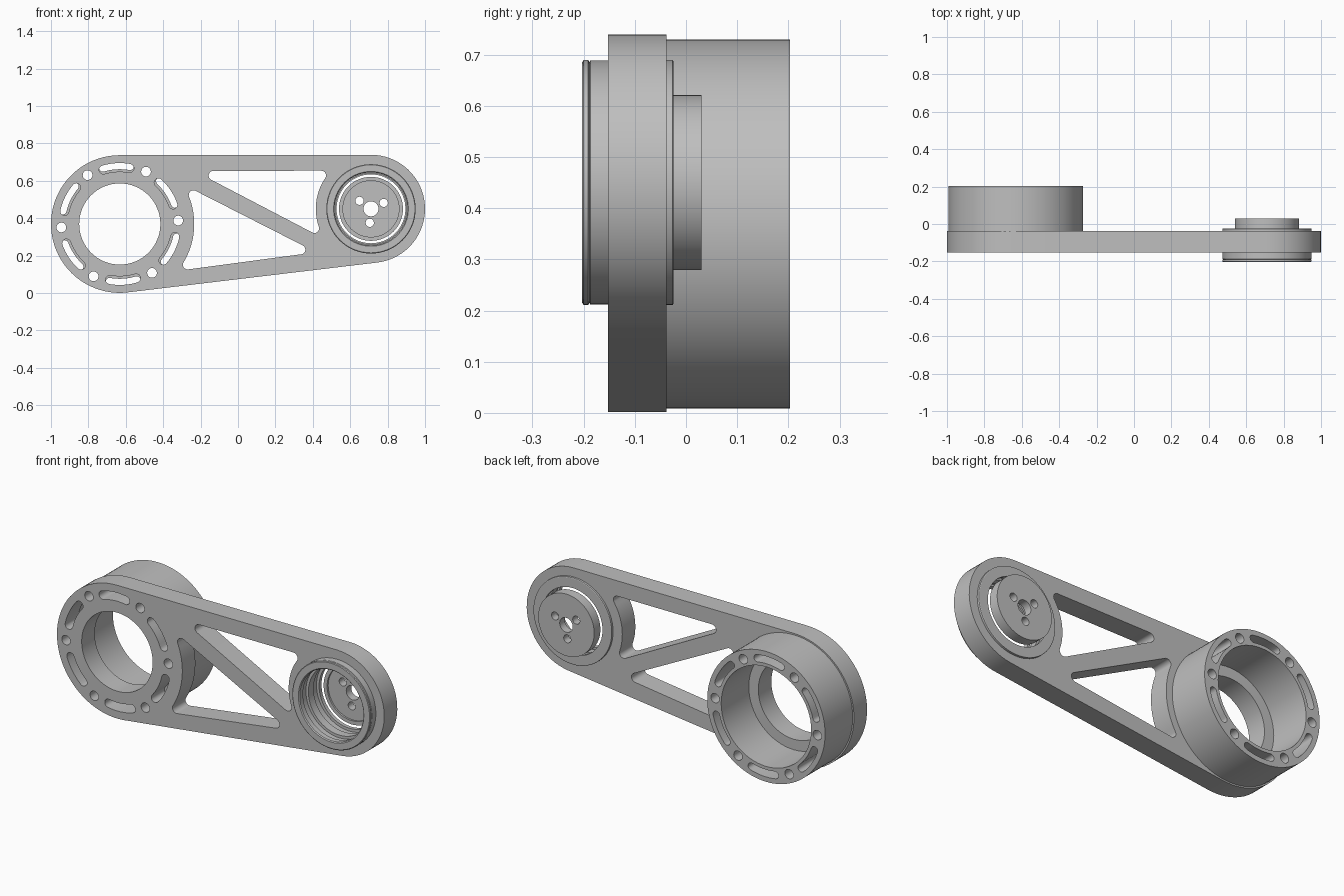
import bpy, bmesh
from math import sin, cos, radians, atan2, pi, acos, degrees, hypot
from mathutils import Vector, Matrix

cube = bpy.data.objects.get("Cube")
if cube:
    bpy.data.objects.remove(cube, do_unlink=True)

grey = bpy.data.materials.new("plain grey")
grey.use_nodes = True
grey.diffuse_color = (0.52, 0.52, 0.52, 1)
grey.node_tree.nodes["Principled BSDF"].inputs["Base Color"].default_value = grey.diffuse_color
parts = []

BIG, BIG_R = Vector((-0.632, 0.369)), 0.368
SMALL, SMALL_R = Vector((0.711, 0.45)), 0.289


def arc(c, r, a0, a1, n=16):
    """Points on a circle, from angle a0 to a1 in degrees."""
    angles = [radians(a0 + (a1 - a0) * i / n) for i in range(n + 1)]
    return [Vector((c[0] + r * cos(a), c[1] + r * sin(a))) for a in angles]


def circle(c, r, n=64):
    return arc(c, r, 0, 360, n)


def slot(c, r, w, a, half):
    """Curved slot with round ends, half width w, around angle a."""
    lo, hi = a - half, a + half
    start, end = arc(c, r, lo, hi, 1)
    return (arc(c, r + w, lo, hi, 8) + arc(end, w, hi, hi + 180, 8)
            + arc(c, r - w, hi, lo, 8) + arc(start, w, lo + 180, lo + 360, 8))


def grow(path, r):
    """Offset a counter-clockwise outline outwards, rounding its corners."""
    out = []
    for i, p in enumerate(path):
        d0 = p - path[i - 1]
        d1 = path[(i + 1) % len(path)] - p
        a0 = atan2(-d0.x, d0.y)
        turn = atan2(d0.x * d1.y - d0.y * d1.x, d0.dot(d1))
        if turn > 0:
            out += arc(p, r, degrees(a0), degrees(a0 + turn), 8)
        else:
            mid = a0 + turn / 2
            out.append(p + r * Vector((cos(mid), sin(mid))))
    return out


def finish(name, mesh):
    mesh.materials.clear()
    mesh.materials.append(grey)
    obj = bpy.data.objects.new(name, mesh)
    bpy.context.collection.objects.link(obj)
    parts.append(obj)


def plate(name, loops, y0, y1):
    """Flat part: first loop is the outline, the others are holes."""
    curve = bpy.data.curves.new(name, 'CURVE')
    curve.dimensions = '2D'
    curve.fill_mode = 'BOTH'
    curve.extrude = (y1 - y0) / 2
    for loop in loops:
        pts = [p for i, p in enumerate(loop) if (p - loop[i - 1]).length > 1e-4]
        spline = curve.splines.new('POLY')
        spline.points.add(len(pts) - 1)
        for point, p in zip(spline.points, pts):
            point.co = (p.x, p.y, 0, 1)
        spline.use_cyclic_u = True
    temp = bpy.data.objects.new(name + " outline", curve)
    bpy.context.collection.objects.link(temp)
    bpy.context.view_layer.update()
    graph = bpy.context.evaluated_depsgraph_get()
    mesh = bpy.data.meshes.new_from_object(temp.evaluated_get(graph))
    bpy.data.objects.remove(temp, do_unlink=True)
    mesh.transform(Matrix.Translation((0, (y0 + y1) / 2, 0)) @ Matrix.Rotation(pi / 2, 4, 'X'))
    bm = bmesh.new()
    bm.from_mesh(mesh)
    bmesh.ops.remove_doubles(bm, verts=bm.verts, dist=1e-5)
    bmesh.ops.recalc_face_normals(bm, faces=bm.faces)
    bm.to_mesh(mesh)
    bm.free()
    finish(name, mesh)


def turned_ring(name, c, profile, n=64):
    """Ring turned from a closed (radius, y) profile."""
    bm = bmesh.new()
    rows = []
    for i in range(n):
        a = 2 * pi * i / n
        rows.append([bm.verts.new((c.x + r * cos(a), y, c.y + r * sin(a))) for r, y in profile])
    k = len(profile)
    for i in range(n):
        for j in range(k):
            a, b = rows[i], rows[(i + 1) % n]
            bm.faces.new((a[j], a[(j + 1) % k], b[(j + 1) % k], b[j]))
    bmesh.ops.recalc_face_normals(bm, faces=bm.faces)
    mesh = bpy.data.meshes.new(name)
    bm.to_mesh(mesh)
    bm.free()
    finish(name, mesh)


# Arm: belt-shaped outline around both ends
d = SMALL - BIG
base = degrees(atan2(d.y, d.x))
tangent = degrees(acos((BIG_R - SMALL_R) / hypot(d.x, d.y)))
top, bottom = base + tangent, base - tangent
outline = arc(BIG, BIG_R, top, bottom + 360, 40) + arc(SMALL, SMALL_R, bottom, top, 32)

# Two rounded truss windows, each hollowed by one end circle
ROUND = 0.025
upper_window = grow([Vector((-0.132, 0.628))] + arc(SMALL, 0.32, 199, 146), ROUND)
lower_window = grow(arc(BIG, 0.423, 21.5, -31) + [Vector((0.335, 0.232))], ROUND)

# Bolt holes and slots alternate around the big end
steps = [3.4 + 60 * i for i in range(6)]
bolts = [circle(arc(BIG, 0.313, a, a, 1)[0], 0.026, 24) for a in steps]
front_slots = [slot(BIG, 0.303, 0.023, a + 30, 13.5) for a in steps]
rear_slots = [slot(BIG, 0.313, 0.02, a + 30, 13.5) for a in steps]

plate("arm", [outline, upper_window, lower_window, circle(BIG, 0.217), circle(SMALL, 0.225)]
      + bolts + front_slots, -0.152, -0.038)
plate("motor_housing", [circle(BIG, 0.36, 96), circle(BIG, 0.275)] + bolts + rear_slots,
      -0.038, 0.203)

# Stepped bearing collar through the small end
turned_ring("bearing_collar", SMALL, [
    (0.200, -0.203), (0.235, -0.203), (0.239, -0.200), (0.239, -0.191), (0.235, -0.189),
    (0.238, -0.187), (0.238, -0.152), (0.226, -0.152), (0.226, -0.038), (0.239, -0.038),
    (0.239, -0.026), (0.236, -0.024), (0.184, -0.024), (0.184, -0.045), (0.200, -0.045),
    (0.200, -0.085), (0.190, -0.085), (0.190, -0.130), (0.205, -0.130), (0.205, -0.170),
    (0.195, -0.170), (0.195, -0.198)])

# Output disc with a raised front rim
hub_holes = [circle(SMALL, 0.04, 32)]
hub_holes += [circle(arc(SMALL, 0.075, a, a, 1)[0], 0.022, 24) for a in (25, 145, 265)]
plate("output_disc", [circle(SMALL, 0.171)] + hub_holes, -0.014, 0.03)
plate("output_disc_rim", [circle(SMALL, 0.171), circle(SMALL, 0.15)], -0.024, -0.014)

# Smooth round walls, keep edges crisp
bpy.ops.object.select_all(action='DESELECT')
for obj in parts:
    obj.select_set(True)
bpy.context.view_layer.objects.active = parts[0]
bpy.ops.object.shade_smooth_by_angle(angle=radians(30))
